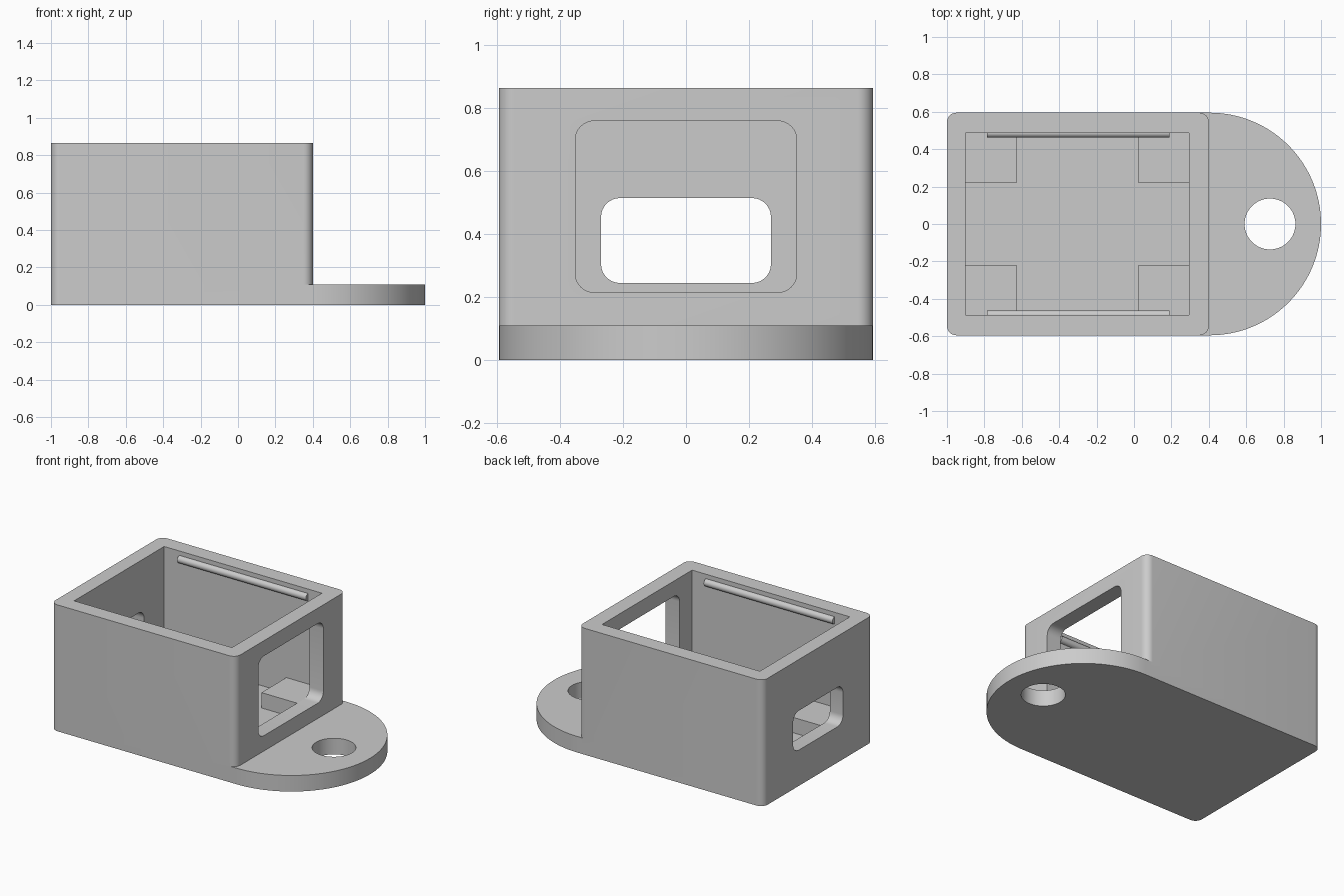
import bpy
import bmesh
from math import sin, cos, pi, radians
from mathutils import Matrix, Vector

cube = bpy.data.objects.get("Cube")
if cube:
    bpy.data.objects.remove(cube, do_unlink=True)

# Main dimensions
LEFT, RIGHT, HALF_Y = -1.0, 0.4, 0.595
PLATE_TOP, TOP = 0.11, 0.865
IN_LEFT, IN_RIGHT, IN_Y = -0.9, 0.295, 0.487
CORNER = 0.05

grey = bpy.data.materials.new("plain grey")
grey.use_nodes = True
COLOUR = (0.6, 0.6, 0.6, 1)
grey.diffuse_color = COLOUR
grey.node_tree.nodes["Principled BSDF"].inputs["Base Color"].default_value = COLOUR


def arc(cx, cy, r, start, steps, sweep=90):
    return [(cx + r * cos(radians(start + sweep * i / steps)),
             cy + r * sin(radians(start + sweep * i / steps))) for i in range(steps + 1)]


def rounded_rect(x0, x1, y0, y1, r, steps=8):
    return (arc(x1 - r, y1 - r, r, 0, steps) + arc(x0 + r, y1 - r, r, 90, steps)
            + arc(x0 + r, y0 + r, r, 180, steps) + arc(x1 - r, y0 + r, r, 270, steps))


def prism(name, outline, low, high, axis="Z"):
    """Extrude an outline along z, or along x with the outline read as (y, z)."""
    bm = bmesh.new()
    place = (lambda p: (p[0], p[1], low)) if axis == "Z" else (lambda p: (low, p[0], p[1]))
    face = bm.faces.new([bm.verts.new(place(p)) for p in outline])
    move = Vector((0, 0, high - low)) if axis == "Z" else Vector((high - low, 0, 0))
    new = bmesh.ops.extrude_face_region(bm, geom=[face])["geom"]
    bmesh.ops.translate(bm, vec=move, verts=[v for v in new if isinstance(v, bmesh.types.BMVert)])
    bmesh.ops.recalc_face_normals(bm, faces=bm.faces)
    mesh = bpy.data.meshes.new(name)
    bm.to_mesh(mesh)
    bm.free()
    mesh.materials.append(grey)
    ob = bpy.data.objects.new(name, mesh)
    bpy.context.collection.objects.link(ob)
    return ob


def rect(x0, x1, y0, y1):
    return [(x0, y0), (x1, y0), (x1, y1), (x0, y1)]


def activate(ob):
    bpy.ops.object.select_all(action="DESELECT")
    ob.select_set(True)
    bpy.context.view_layer.objects.active = ob


def combine(ob, other, operation):
    mod = ob.modifiers.new("cut", "BOOLEAN")
    mod.operation, mod.solver, mod.object = operation, "EXACT", other
    activate(ob)
    bpy.ops.object.modifier_apply(modifier=mod.name)
    bpy.data.objects.remove(other, do_unlink=True)


def smooth(ob):
    activate(ob)
    bpy.ops.object.shade_smooth_by_angle(angle=radians(30))


# Base plate: rounded corners at the back end, a half-round tab at the other
plate_outline = (arc(RIGHT + 0.005, 0, HALF_Y, -90, 64, 180)
                 + arc(LEFT + CORNER, HALF_Y - CORNER, CORNER, 90, 8)
                 + arc(LEFT + CORNER, -HALF_Y + CORNER, CORNER, 180, 8))
body = prism("box_body", plate_outline, 0, PLATE_TOP)

# Box walls, hollowed to the plate
walls = prism("walls", rounded_rect(LEFT, RIGHT, -HALF_Y, HALF_Y, CORNER), PLATE_TOP, TOP)
combine(body, walls, "UNION")
cavity = prism("cavity", rect(IN_LEFT, IN_RIGHT, -IN_Y, IN_Y), PLATE_TOP, TOP + 0.2)
combine(body, cavity, "DIFFERENCE")

# End windows and the tab hole
combine(body, prism("large_window", rounded_rect(-0.352, 0.352, 0.215, 0.76, 0.06),
                    0.2, 0.5, "X"), "DIFFERENCE")
combine(body, prism("small_window", rounded_rect(-0.27, 0.27, 0.245, 0.515, 0.06),
                    -1.1, -0.8, "X"), "DIFFERENCE")
combine(body, prism("tab_hole", arc(0.727, 0, 0.136, 0, 64, 360)[:-1], -0.1, 0.2), "DIFFERENCE")
smooth(body)

# Corner pads on the floor, and a snap rod along each long wall
for side, y_sign in (("left", 1), ("right", -1)):
    y0, y1 = sorted((0.218 * y_sign, IN_Y * y_sign))
    for end, x0, x1 in (("inner", IN_LEFT, -0.627), ("outer", 0.025, IN_RIGHT)):
        prism(f"{side}_{end}_pad", rect(x0, x1, y0, y1), PLATE_TOP, 0.215)
    rod = prism(f"{side}_snap_rod", arc(IN_Y * y_sign, 0.81, 0.025, 0, 24, 360)[:-1],
                -0.785, 0.19, "X")
    smooth(rod)
